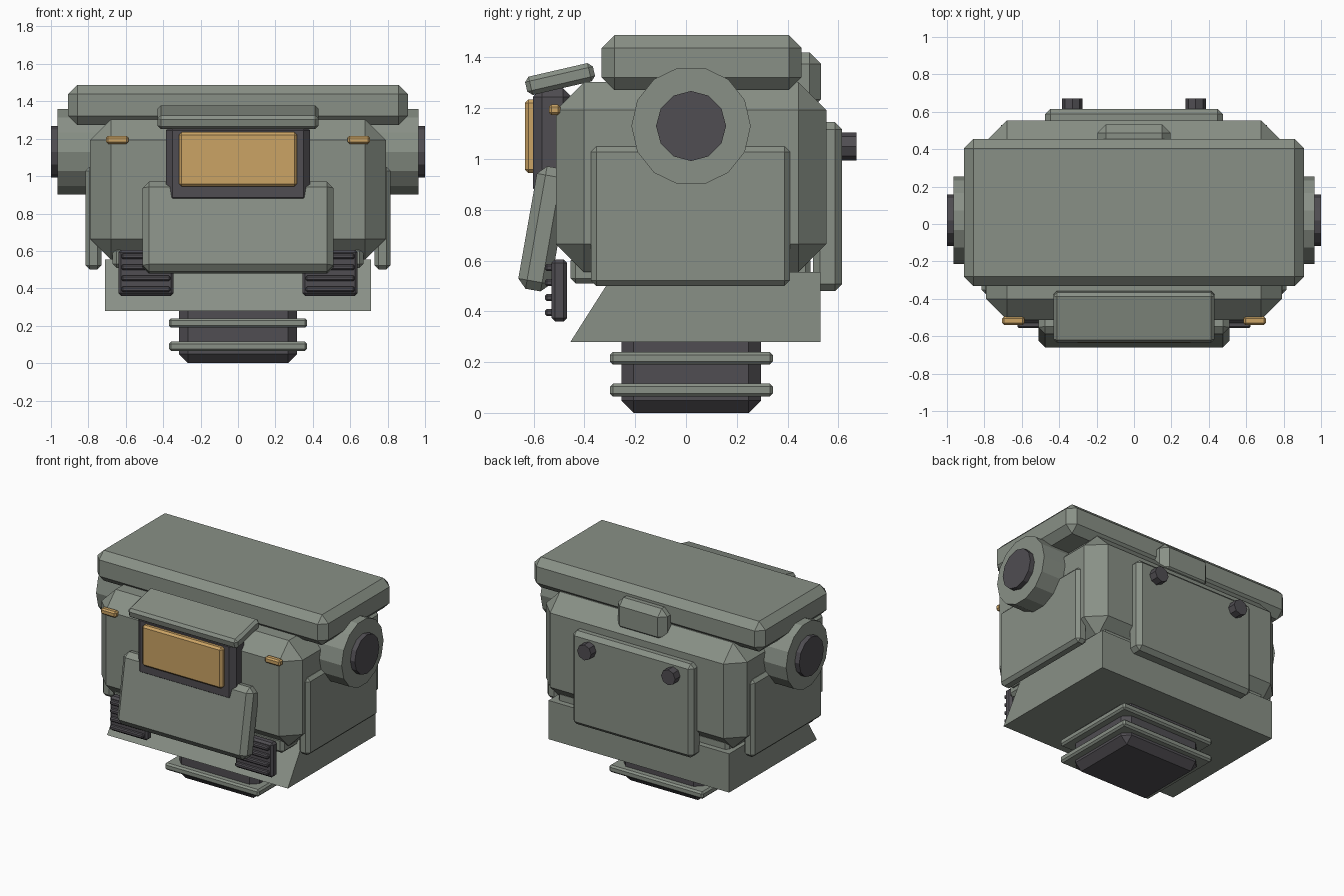
import bpy, bmesh
from math import radians, pi
from mathutils import Matrix

old = bpy.data.objects.get("Cube")
if old:
    bpy.data.objects.remove(old, do_unlink=True)


def material(name, rgb):
    m = bpy.data.materials.new(name)
    m.use_nodes = True
    m.diffuse_color = (*rgb, 1)
    m.node_tree.nodes["Principled BSDF"].inputs["Base Color"].default_value = (*rgb, 1)
    return m


GREEN = material("grey green paint", (0.25, 0.28, 0.24))
DARK = material("dark grey metal", (0.08, 0.075, 0.085))
AMBER = material("amber glass", (0.60, 0.37, 0.13))


def finish(name, bm, mat, bevel=0):
    """Chamfer the mesh and turn it into an object."""
    if bevel:
        bmesh.ops.bevel(bm, geom=bm.edges[:], offset=bevel, segments=1, affect='EDGES')
    bmesh.ops.recalc_face_normals(bm, faces=bm.faces[:])
    mesh = bpy.data.meshes.new(name)
    bm.to_mesh(mesh)
    bm.free()
    mesh.materials.append(mat)
    ob = bpy.data.objects.new(name, mesh)
    bpy.context.collection.objects.link(ob)
    return ob


def box(name, x, y, z, mat, bevel=0, tilt=0):
    """Chamfered box from its extents, optionally tilted about its own x axis."""
    bm = bmesh.new()
    bmesh.ops.create_cube(bm, size=1)
    size = [b - a for a, b in (x, y, z)]
    mid = [(a + b) / 2 for a, b in (x, y, z)]
    bmesh.ops.transform(bm, matrix=Matrix.Diagonal((*size, 1)), verts=bm.verts)
    ob = finish(name, bm, mat, bevel)
    ob.location = mid
    ob.rotation_euler.x = radians(tilt)
    return ob


def cylinder(name, radius, sides, length, centre, axis, mat, bevel=0):
    """Faceted cylinder along x or y with one corner pointing up."""
    bm = bmesh.new()
    bmesh.ops.create_cone(bm, cap_ends=True, segments=sides, radius1=radius,
                          radius2=radius, depth=length)
    if axis == 'X':
        turn = Matrix.Rotation(pi / 2, 4, 'Y') @ Matrix.Rotation(pi / 2, 4, 'Z')
        turn = turn @ Matrix.Rotation(pi / 2, 4, 'Z')
    else:
        turn = Matrix.Rotation(pi / 2, 4, 'X') @ Matrix.Rotation(pi / 2, 4, 'Z')
    bmesh.ops.transform(bm, matrix=turn, verts=bm.verts)
    ob = finish(name, bm, mat, bevel)
    ob.location = centre
    return ob


def span(half):
    return (-half, half)


# Neck with two collar rings
box("neck", span(0.315), (-0.255, 0.295), (0, 0.34), DARK, 0.048)
for i, z in enumerate((0.065, 0.19)):
    box(f"neck_ring_{i + 1}", span(0.37), (-0.30, 0.342), (z, z + 0.05), GREEN, 0.012)

# Jaw skirt: side profile with a raked front, extruded across
bm = bmesh.new()
profile = [(-0.455, 0.28), (0.53, 0.28), (0.53, 0.555), (-0.28, 0.555)]
face = bm.faces.new([bm.verts.new((-0.71, y, z)) for y, z in profile])
side = bmesh.ops.extrude_face_region(bm, geom=[face])["geom"]
bmesh.ops.translate(bm, vec=(1.42, 0, 0),
                    verts=[v for v in side if isinstance(v, bmesh.types.BMVert)])
finish("jaw_skirt", bm, GREEN)

# Main shell
box("lower_collar", span(0.67), (-0.455, 0.49), (0.51, 0.62), GREEN, 0.02)
box("main_body", span(0.79), (-0.512, 0.553), (0.555, 1.303), GREEN, 0.11)
box("roof_lid", span(0.908), (-0.332, 0.455), (1.272, 1.488), GREEN, 0.05)

# Back details
box("back_latch", span(0.195), (0.35, 0.532), (1.19, 1.42), GREEN, 0.045)
box("back_panel", span(0.475), (0.50, 0.615), (0.48, 1.145), GREEN, 0.028)

# Face: hood, screen and chin guard
box("brow_hood", span(0.43), (-0.633, -0.359), (1.278, 1.352), GREEN, 0.018, 13)
box("screen_housing", span(0.385), (-0.602, -0.45), (0.85, 1.28), DARK, 0.035)
box("screen", span(0.315), (-0.635, -0.57), (0.945, 1.235), AMBER, 0.014)
box("chin_guard", span(0.51), (-0.625, -0.495), (0.48, 0.97), GREEN, 0.035, -10)

# Mirrored parts
for s, label in ((1, "left"), (-1, "right")):
    def pair(a, b):
        return tuple(sorted((s * a, s * b)))

    box(f"{label}_side_panel", pair(0.73, 0.815), (-0.375, 0.41), (0.5, 1.05), GREEN, 0.022)
    cylinder(f"{label}_ear", 0.235, 14, 0.265, (s * 0.8325, 0.02, 1.13), 'X', GREEN)
    cylinder(f"{label}_ear_cap", 0.138, 12, 0.1, (s * 0.95, 0.02, 1.13), 'X', DARK)
    cylinder(f"{label}_back_knob", 0.055, 8, 0.09, (s * 0.33, 0.627, 1.05), 'Y', DARK)
    box(f"{label}_marker_light", pair(0.585, 0.705), (-0.54, -0.495), (1.173, 1.215), AMBER, 0.01)
    box(f"{label}_vent", pair(0.345, 0.64), (-0.53, -0.468), (0.36, 0.605), DARK, 0.014)
    for i in range(4):
        z = 0.395 + 0.059 * i
        box(f"{label}_vent_slat_{i + 1}", pair(0.362, 0.623), (-0.555, -0.52),
            (z - 0.014, z + 0.014), DARK, 0.007)
